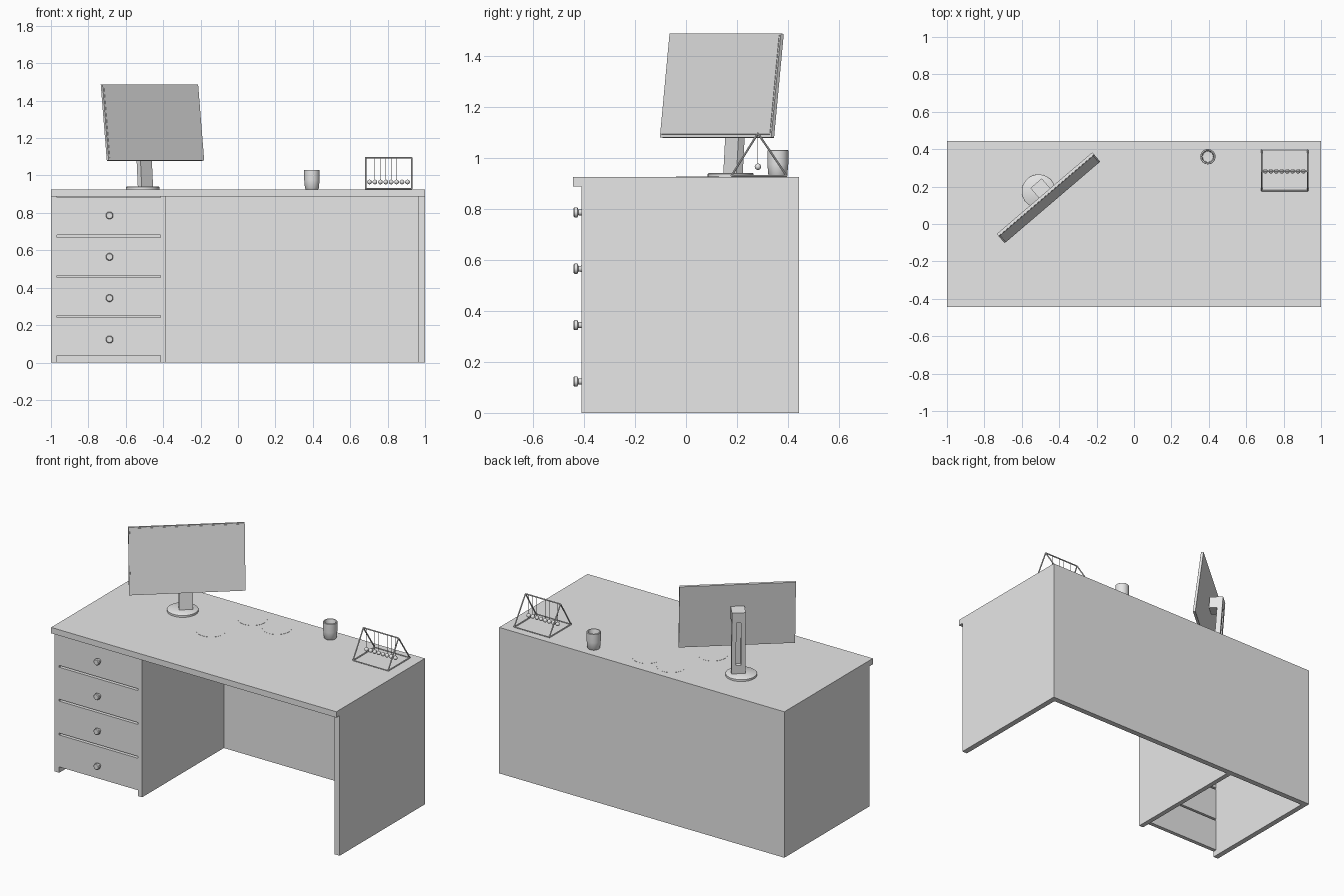
import bpy, bmesh, math
from mathutils import Matrix, Vector

cube = bpy.data.objects.get("Cube")
if cube:
    bpy.data.objects.remove(cube, do_unlink=True)

grey = bpy.data.materials.new("light_grey")
grey.use_nodes = True
grey.diffuse_color = (0.8, 0.8, 0.8, 1)
grey.node_tree.nodes["Principled BSDF"].inputs["Base Color"].default_value = (0.8, 0.8, 0.8, 1)

TOP = 0.925          # desk surface height
UNDER = 0.888        # underside of the desk top
FRONT, BACK = -0.41, 0.443


def finish(name, bm, smooth=False, frame=Matrix()):
    bmesh.ops.recalc_face_normals(bm, faces=bm.faces)
    mesh = bpy.data.meshes.new(name)
    bm.to_mesh(mesh)
    bm.free()
    mesh.materials.append(grey)
    obj = bpy.data.objects.new(name, mesh)
    bpy.context.collection.objects.link(obj)
    obj.matrix_world = frame
    if smooth:
        bpy.ops.object.select_all(action='DESELECT')
        obj.select_set(True)
        bpy.context.view_layer.objects.active = obj
        bpy.ops.object.shade_smooth_by_angle(angle=math.radians(40))
    return obj


def box(name, lo, hi, frame=Matrix()):
    lo, hi = Vector(lo), Vector(hi)
    bm = bmesh.new()
    m = Matrix.Translation((lo + hi) / 2) @ Matrix.Diagonal((*(hi - lo), 1))
    bmesh.ops.create_cube(bm, size=1, matrix=m)
    return finish(name, bm, frame=frame)


def lathe(name, profile, frame, steps=32):
    """Spin a (radius, height) profile around the local z axis."""
    bm = bmesh.new()
    verts = [bm.verts.new((r, 0, z)) for r, z in profile]
    edges = [bm.edges.new(pair) for pair in zip(verts, verts[1:])]
    bmesh.ops.spin(bm, geom=verts + edges, cent=(0, 0, 0), axis=(0, 0, 1),
                   angle=math.tau, steps=steps)
    bmesh.ops.remove_doubles(bm, verts=bm.verts, dist=1e-5)
    return finish(name, bm, True, frame)


def rod(name, a, b, radius, sides=8):
    a, b = Vector(a), Vector(b)
    bm = bmesh.new()
    turn = (b - a).to_track_quat('Z', 'Y').to_matrix().to_4x4()
    bmesh.ops.create_cone(bm, cap_ends=True, segments=sides, radius1=radius,
                          radius2=radius, depth=(b - a).length,
                          matrix=Matrix.Translation((a + b) / 2) @ turn)
    return finish(name, bm, True)


# Desk carcass
box("desk_top", (-1, -0.443, UNDER), (1, BACK, TOP))
box("back_panel", (-0.967, 0.408, 0), (0.965, BACK, UNDER))
box("right_side_panel", (-1, FRONT, 0), (-0.967, BACK, UNDER))
box("left_side_panel", (0.965, FRONT, 0), (1, BACK, UNDER))
box("divider_panel", (-0.415, FRONT, 0), (-0.385, 0.408, UNDER))

# Drawer fronts with gaps between them, and turned knobs
face_out = Matrix.Rotation(math.radians(90), 4, 'X')
knob = [(0, 0), (0.012, 0), (0.011, 0.012), (0.02, 0.016), (0.02, 0.027), (0.016, 0.031), (0, 0.031)]
for i in range(4):
    low = 0.037 + i * 0.2145
    high = low + (0.2025 if i < 3 else 0.203)
    box(f"drawer_front_{i + 1}", (-0.967, FRONT, low), (-0.415, FRONT + 0.025, high))
    place = Matrix.Translation((-0.687, FRONT, 0.123 + i * 0.221))
    lathe(f"drawer_knob_{i + 1}", knob, place @ face_out, 20)

# Monitor on a leaning, slotted stand
turned = Matrix.Translation((-0.457, 0.14, 0)) @ Matrix.Rotation(math.radians(40.5), 4, 'Z')
tilted = turned @ Matrix.Translation((0, 0, 1.283)) @ Matrix.Rotation(math.radians(-7), 4, 'X')
box("monitor_body", (-0.336, -0.007, -0.205), (0.336, 0.008, 0.205), tilted)
box("monitor_screen", (-0.328, -0.009, -0.193), (0.328, -0.007, 0.198), tilted)

base = [(0, 0), (0.09, 0), (0.09, 0.012), (0.086, 0.015), (0, 0.015)]
lathe("stand_base", base, Matrix.Translation((-0.51, 0.175, TOP)), 40)
lean = turned @ Matrix.Translation((0, 0.058, TOP + 0.01)) @ Matrix.Rotation(math.radians(-4), 4, 'X')
for side in (-1, 1):
    x0, x1 = sorted((side * 0.014, side * 0.04))
    box("stand_rib_" + ("left" if side > 0 else "right"), (x0, -0.016, 0), (x1, 0.016, 0.405), lean)
box("stand_foot", (-0.014, -0.016, 0), (0.014, 0.016, 0.06), lean)
box("stand_web", (-0.014, -0.016, 0.06), (0.014, -0.006, 0.34), lean)
box("stand_head", (-0.014, -0.016, 0.34), (0.014, 0.016, 0.405), lean)
box("monitor_mount", (-0.04, -0.065, 0.33), (0.04, -0.016, 0.405), lean)

# Flat coasters
for i, (x, y) in enumerate([(-0.22, 0.045), (-0.115, 0.31), (0.07, 0.29)]):
    lathe(f"coaster_{i + 1}", [(0, 0), (0.085, 0), (0.085, 0.001), (0, 0.001)],
          Matrix.Translation((x, y, TOP)))

# Hollow cup
cup = [(0, 0), (0.032, 0), (0.037, 0.006), (0.041, 0.05), (0.041, 0.103),
       (0.039, 0.105), (0.033, 0.105), (0.031, 0.1), (0.028, 0.012), (0, 0.01)]
lathe("cup", cup, Matrix.Translation((0.395, 0.36, TOP)))

# Swinging ball toy: two A-frames, rails, balls on strings
ends, feet = (0.682, 0.928), (0.178, 0.395)
mid, apex, floor = 0.282, 1.096, TOP + 0.004
for k, x in enumerate(ends):
    for j, y in enumerate(feet):
        rod(f"toy_leg_{k}_{j}", (x, y, floor), (x, mid, apex), 0.004)
    rod(f"toy_end_rail_{k}", (x, feet[0], floor), (x, feet[1], floor), 0.004)
for j, y in enumerate(feet):
    rod(f"toy_base_rail_{j}", (ends[0], y, floor), (ends[1], y, floor), 0.003)
rod("toy_top_rail", (ends[0], mid, apex), (ends[1], mid, apex), 0.004)
for i in range(8):
    x = 0.703 + i * 0.029
    bm = bmesh.new()
    bmesh.ops.create_uvsphere(bm, u_segments=16, v_segments=10, radius=0.0125,
                              matrix=Matrix.Translation((x, mid, 0.965)))
    finish(f"toy_ball_{i + 1}", bm, True)
    rod(f"toy_string_{i + 1}", (x, mid, 0.97), (x, mid, apex), 0.001, 5)
